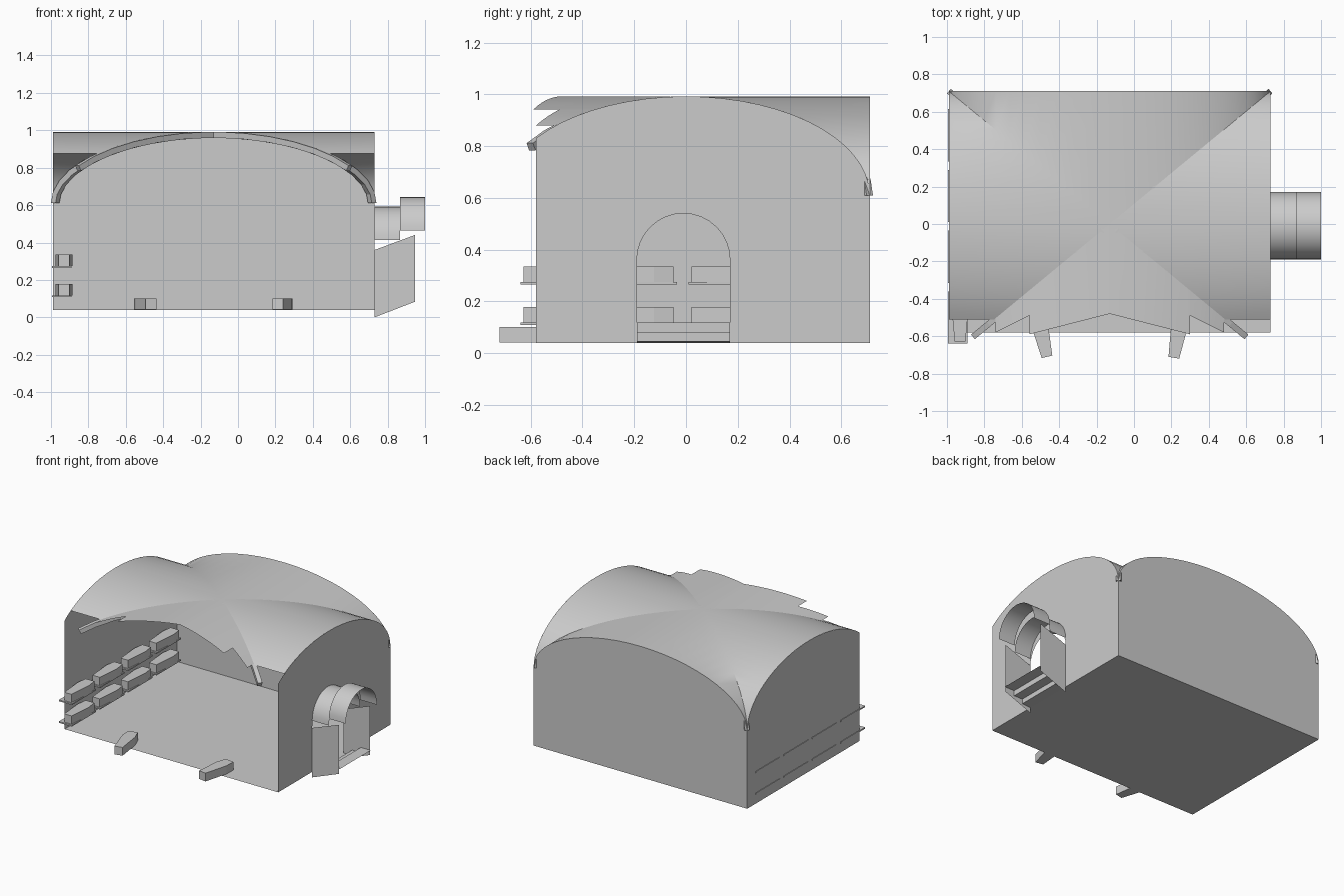
import bpy
from math import sin, cos, pi, asin, radians
from mathutils import Vector, Matrix

if "Cube" in bpy.data.objects:
    bpy.data.objects.remove(bpy.data.objects["Cube"])

CX, A, B = -0.13, 0.86, 0.71          # vault centre and half spans
SPRING, RISE = 0.61, 0.382            # springing height and rise
FLOOR, FRONT = 0.04, -0.58
LEFT, RIGHT = CX - A, CX + A


def make(name, verts, faces, smooth=False):
    me = bpy.data.meshes.new(name)
    me.from_pydata([tuple(v) for v in verts], [], faces)
    me.validate()
    ob = bpy.data.objects.new(name, me)
    bpy.context.collection.objects.link(ob)
    if smooth:
        bpy.ops.object.select_all(action='DESELECT')
        bpy.context.view_layer.objects.active = ob
        ob.select_set(True)
        bpy.ops.object.shade_smooth_by_angle(angle=radians(35))
    return ob


def strip(name, p, q, smooth=False):
    n = len(p)
    return make(name, p + q, [(i, i + 1, n + i + 1, n + i) for i in range(n - 1)], smooth)


def arc(s0, s1, n):
    a, b = asin(s0), asin(s1)
    return [a + (b - a) * i / n for i in range(n + 1)]


def height(t):
    return SPRING + RISE * cos(t)


# floor
make("floor", [(LEFT, FRONT, FLOOR), (RIGHT, FRONT, FLOOR), (RIGHT, B, FLOOR), (LEFT, B, FLOOR)],
     [(0, 1, 2, 3)])

# back wall
pts = [(CX + A * sin(t), B, height(t)) for t in arc(-1, 1, 28)]
pts = [(LEFT, B, FLOOR)] + pts + [(RIGHT, B, FLOOR)]
make("back_wall", pts, [tuple(range(len(pts)))])

# side walls, the right one with an arched doorway
DY, DR = -0.01, 0.18
top = [(B * sin(t), height(t)) for t in arc(FRONT / B, 1, 24)]
door = [(DY + DR, FLOOR)] + [(DY + DR * cos(i * pi / 16), 0.36 + DR * sin(i * pi / 16))
                             for i in range(17)] + [(DY - DR, FLOOR)]
for name, x, hole in (("left_wall", LEFT, []), ("right_wall", RIGHT, door)):
    outline = [(FRONT, FLOOR)] + top + [(B, FLOOR)] + hole
    make(name, [(x, y, z) for y, z in outline], [tuple(range(len(outline)))])

# groin vault: back web, two side webs, broken front web
verts, faces = [], []


def web(inner, outer):
    o, n = len(verts), len(inner)
    verts.extend(inner + outer)
    faces.extend((o + i, o + i + 1, o + n + i + 1, o + n + i) for i in range(n - 1))


ts = arc(-1, 1, 28)
web([(CX + A * sin(t), B * abs(sin(t)), height(t)) for t in ts],
    [(CX + A * sin(t), B, height(t)) for t in ts])
for s in (-1, 1):
    ts = arc(-0.51 / B, 0, 10) + arc(0, 1, 14)[1:]
    web([(CX + s * A * abs(sin(t)), B * sin(t), height(t)) for t in ts],
        [(CX + s * A, B * sin(t), height(t)) for t in ts])
    for u0, y0, u1, y1, n in ((0, -0.48, 0.43, -0.59, 6), (0.43, -0.49, 0.61, -0.58, 4)):
        ts = arc(u0 / A, u1 / A, n)
        web([(CX + s * A * sin(t), -B * sin(t), height(t)) for t in ts],
            [(CX + s * A * sin(t), y0 + (y1 - y0) * (A * sin(t) - u0) / (u1 - u0), height(t))
             for t in ts])
vault = make("vault", verts, faces)
weld = vault.modifiers.new("weld", 'WELD')
weld.merge_threshold = 0.001
bpy.context.view_layer.objects.active = vault
vault.select_set(True)
bpy.ops.object.modifier_apply(modifier="weld")
bpy.ops.object.shade_smooth_by_angle(angle=radians(35))

# diagonal ribs, broken off at the front
for name, s in (("rib_left", -1), ("rib_right", 1)):
    diag = Vector((s * A, B, 0))
    length = diag.length
    d = diag.normalized()
    side = Vector((-d.y, d.x, 0)) * 0.016
    verts, faces = [], []
    ts = arc(-0.85, 1, 16)
    for t in ts:
        p = Vector((CX, 0, height(t))) + d * length * sin(t)
        inward = -(d * RISE * sin(t) + Vector((0, 0, length * cos(t)))).normalized()
        for k, h in ((1, 0), (-1, 0), (-1, 0.032), (1, 0.032)):
            verts.append(p + side * k + inward * h)
    for i in range(len(ts) - 1):
        for k in range(4):
            m = (k + 1) % 4
            faces.append((4 * i + k, 4 * i + m, 4 * i + 4 + m, 4 * i + 4 + k))
    e = len(verts)
    faces += [(0, 1, 2, 3), (e - 1, e - 2, e - 3, e - 4)]
    make(name, verts, faces)

# stepped entrance arches
for i in range(2):
    x0, zc = RIGHT + 0.135 * i, 0.413 + 0.05 * i
    ring = [(DY + DR * cos(k * pi / 16), zc + DR * sin(k * pi / 16)) for k in range(17)]
    strip("entrance_arch", [(x0, y, z) for y, z in ring], [(x0 + 0.135, y, z) for y, z in ring], True)

# slanted passage walls
for y in (DY - DR, DY + DR):
    make("passage_wall", [(RIGHT, y, 0), (0.945, y, 0.083), (0.945, y, 0.44), (RIGHT, y, 0.36)],
         [(0, 1, 2, 3)])

# steps
prof = [(RIGHT, 0.04), (0.80, 0.045), (0.80, 0.08), (0.87, 0.08), (0.87, 0.118), (0.95, 0.118)]
strip("steps", [(x, DY - DR, z) for x, z in prof], [(x, DY + DR, z) for x, z in prof])


# six sided coffin, foot at the local origin and pointing to -y
def coffin(name, loc, angle=0):
    half = [(0.029, 0), (0.045, 0.18), (0.034, 0.255)]
    ring = half + [(-x, y) for x, y in reversed(half)]
    verts = [(x, y, z) for z in (0, 0.06) for x, y in ring]
    faces = [tuple(reversed(range(6))), tuple(range(6, 12))]
    faces += [(i, (i + 1) % 6, (i + 1) % 6 + 6, i + 6) for i in range(6)]
    ob = make(name, verts, faces)
    ob.matrix_world = Matrix.Translation(loc) @ Matrix.Rotation(radians(angle), 4, 'Z')


# wall shelves with coffins
for z in (0.108, 0.265):
    for i in range(4):
        y = -0.64 + 0.325 * i
        bpy.ops.mesh.primitive_cube_add(size=1, location=(-0.942, y + 0.14, z + 0.005))
        shelf = bpy.context.object
        shelf.name = "shelf"
        shelf.scale = (0.104, 0.28, 0.01)
        coffin("shelf_coffin", (-0.93, y + 0.012, z + 0.01))

# floor coffins
coffin("floor_coffin", (-0.465, -0.71, 0.042), 13)
coffin("floor_coffin", (0.213, -0.715, 0.042), -10)
